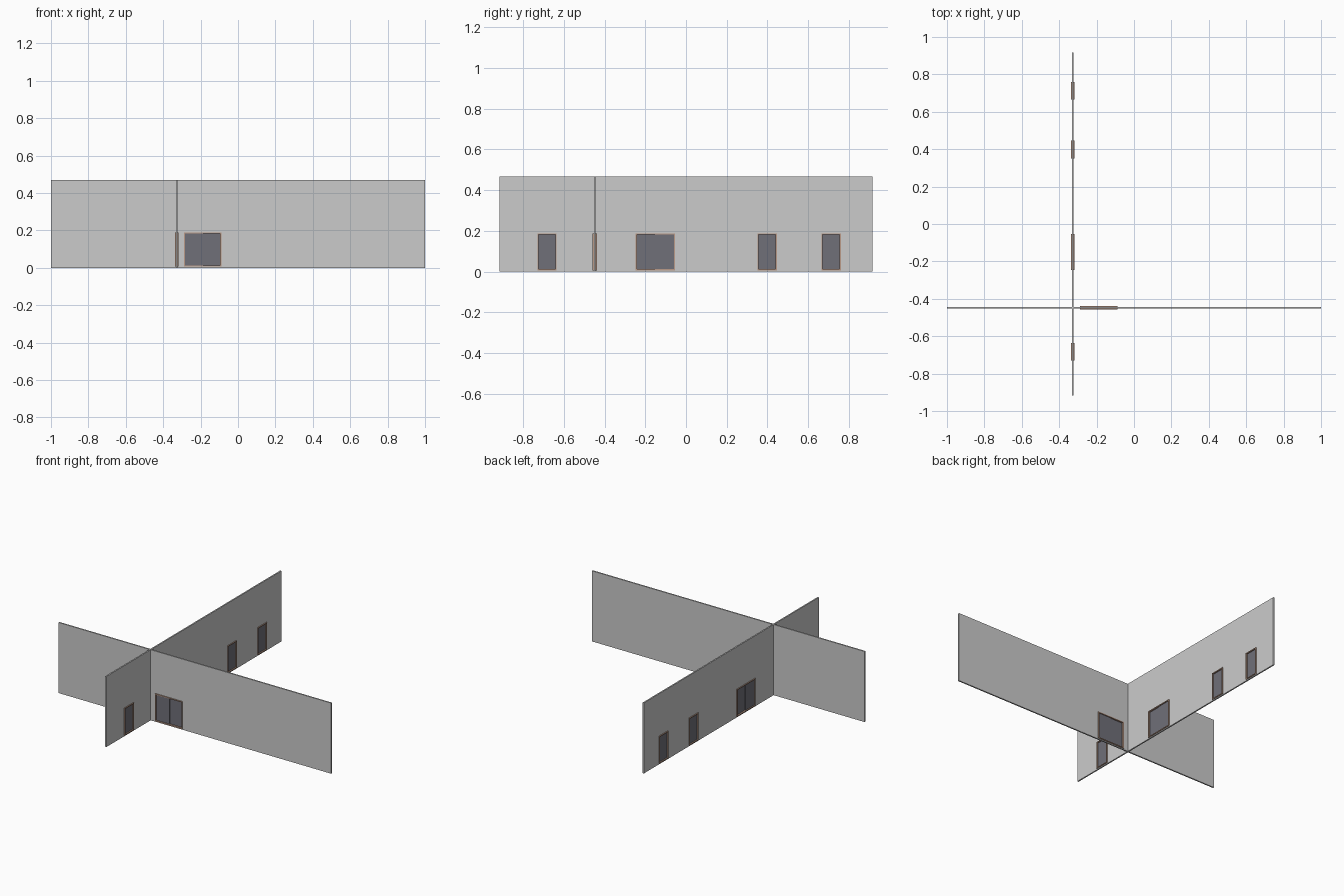
import bpy, bmesh
from mathutils import Vector

if "Cube" in bpy.data.objects:
    bpy.data.objects.remove(bpy.data.objects["Cube"])

HEIGHT = 0.468
DOOR_Z = (0.006, 0.188)
JAMB = 0.006        # frame face width
FRAME_D = 0.020     # frame depth across the wall


def material(name, rgb):
    m = bpy.data.materials.new(name)
    m.diffuse_color = (*rgb, 1)
    m.use_nodes = True
    m.node_tree.nodes["Principled BSDF"].inputs["Base Color"].default_value = m.diffuse_color
    return m


frame_mat = material("frame_brown", (0.50, 0.33, 0.25))
panel_mat = material("panel_dark", (0.16, 0.16, 0.19))


def boxes(name, place, specs, mat=None):
    """One object from boxes given as (u0, u1, v0, v1, z0, z1) in wall space."""
    bm = bmesh.new()
    for u0, u1, v0, v1, z0, z1 in specs:
        a, b = place(u0, v0, z0), place(u1, v1, z1)
        verts = bmesh.ops.create_cube(bm, size=1)["verts"]
        size, mid = b - a, (a + b) / 2
        for v in verts:
            v.co = Vector(v.co[i] * size[i] + mid[i] for i in range(3))
    me = bpy.data.meshes.new(name)
    bm.to_mesh(me)
    bm.free()
    ob = bpy.data.objects.new(name, me)
    bpy.context.collection.objects.link(ob)
    if mat:
        me.materials.append(mat)
    return ob


def cut(wall, cutter):
    mod = wall.modifiers.new("openings", 'BOOLEAN')
    mod.operation, mod.solver, mod.object = 'DIFFERENCE', 'EXACT', cutter
    bpy.context.view_layer.objects.active = wall
    bpy.ops.object.modifier_apply(modifier=mod.name)
    bpy.data.objects.remove(cutter)


def build_wall(name, place, half_length, thick, doors):
    t, (z0, z1), j, d = thick / 2, DOOR_Z, JAMB, FRAME_D / 2
    # wall slab with door openings
    wall = boxes(name, place, [(-half_length, half_length, -t, t, 0, HEIGHT)])
    cut(wall, boxes(name + "_cutter", place,
                    [(a, b, -0.05, 0.05, z0, z1) for a, b in doors]))
    for i, (a, b) in enumerate(doors, 1):
        # surround: two jambs, head and threshold
        boxes(f"{name}_door_frame_{i}", place, [
            (a, a + j, -d, d, z0, z1), (b - j, b, -d, d, z0, z1),
            (a + j, b - j, -d, d, z1 - j, z1),
            (a + j, b - j, -d, d, z0, z0 + j)], frame_mat)
        # leaf, or a pair of slightly staggered leaves in wide openings
        lo, hi, m = a + j, b - j, (a + b) / 2
        if b - a > 0.15:
            leaves = [(lo, m + 0.002, -0.004, 0, z0 + j, z1 - j),
                      (m - 0.002, hi, 0, 0.004, z0 + j, z1 - j)]
        else:
            leaves = [(lo, hi, -0.002, 0.002, z0 + j, z1 - j)]
        boxes(f"{name}_door_leaf_{i}", place, leaves, panel_mat)


# wall running left to right
build_wall("cross_wall", lambda u, v, z: Vector((u, v - 0.448, z)), 1.0, 0.009,
           [(-0.289, -0.089)])
# wall running front to back
build_wall("long_wall", lambda u, v, z: Vector((v - 0.328, u, z)), 0.916, 0.009,
           [(-0.730, -0.635), (-0.247, -0.054), (0.350, 0.446), (0.665, 0.760)])
